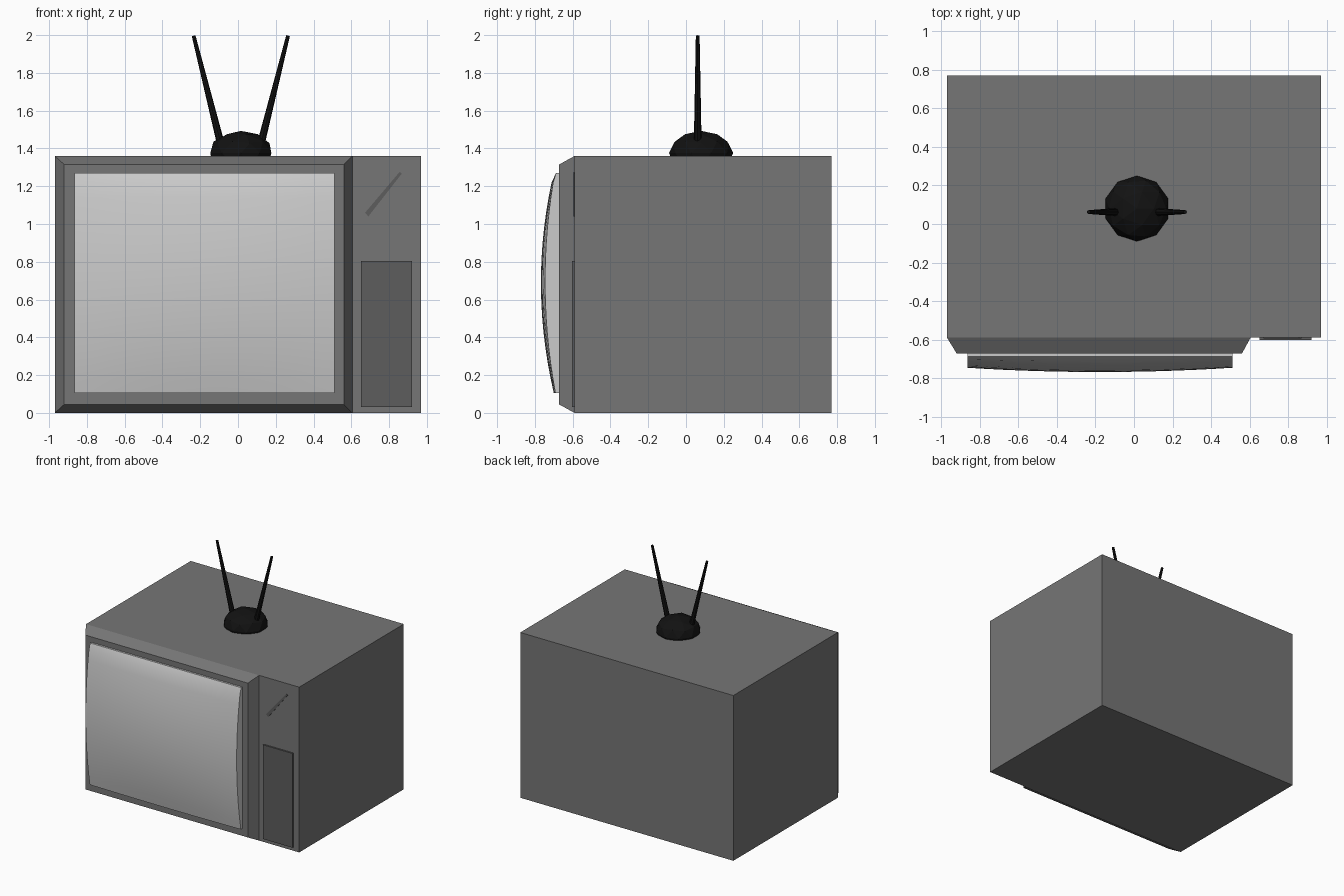
import bpy, bmesh
from math import radians
from mathutils import Vector, Matrix

if "Cube" in bpy.data.objects:
    bpy.data.objects.remove(bpy.data.objects["Cube"])


def material(name, v):
    m = bpy.data.materials.new(name)
    m.diffuse_color = (v, v, v, 1)
    m.use_nodes = True
    m.node_tree.nodes["Principled BSDF"].inputs["Base Color"].default_value = m.diffuse_color
    return m


BODY = material("case_grey", 0.18)
DARK = material("panel_grey", 0.11)
GLASS = material("screen_grey", 0.55)
BLACK = material("black", 0.006)


def finish(bm, name, mat):
    bmesh.ops.recalc_face_normals(bm, faces=bm.faces[:])
    me = bpy.data.meshes.new(name)
    bm.to_mesh(me)
    bm.free()
    ob = bpy.data.objects.new(name, me)
    bpy.context.collection.objects.link(ob)
    me.materials.append(mat)
    return ob


def add_box(bm, lo, hi):
    lo, hi = Vector(lo), Vector(hi)
    mat = Matrix.Translation((lo + hi) / 2) @ Matrix.Diagonal((hi - lo).to_4d())
    mat[3][3] = 1
    bmesh.ops.create_cube(bm, size=1, matrix=mat)


# Case: box split at the control strip, left part of the front pulled out as a chamfered bezel
bm = bmesh.new()
add_box(bm, (-0.97, -0.59, 0), (0.97, 0.77, 1.36))
bmesh.ops.bisect_plane(bm, geom=bm.verts[:] + bm.edges[:] + bm.faces[:],
                       plane_co=(0.605, 0, 0), plane_no=(1, 0, 0))
bm.normal_update()
front = [f for f in bm.faces if f.normal.y < -0.9 and f.calc_center_median().x < 0.5]
ext = bmesh.ops.extrude_discrete_faces(bm, faces=front)["faces"]
for v in ext[0].verts:
    v.co.y = -0.672
    v.co.x += 0.05 if v.co.x < 0 else -0.045
    v.co.z += 0.045 if v.co.z < 0.5 else -0.045
finish(bm, "case", BODY)

# Control panel
bm = bmesh.new()
add_box(bm, (0.65, -0.603, 0.03), (0.92, -0.585, 0.805))
finish(bm, "control_panel", DARK)

# Slanted tuning slot
bm = bmesh.new()
outline = [(0.69, 1.04), (0.868, 1.268), (0.855, 1.275), (0.673, 1.06)]
face = bm.faces.new([bm.verts.new((x, -0.585, z)) for x, z in outline])
ext = bmesh.ops.extrude_face_region(bm, geom=[face])["geom"]
for v in ext:
    if isinstance(v, bmesh.types.BMVert):
        v.co.y = -0.595
finish(bm, "tuning_slot", DARK)

# Bulging picture tube with a sloped lip along the top
bm = bmesh.new()
X0, X1, Z0, Z1, N = -0.865, 0.51, 0.105, 1.22, 14
rows = []
for j in range(N + 1):
    t = j / N
    z = Z0 + (Z1 - Z0) * t
    row = []
    for i in range(N + 1):
        u = 2 * i / N - 1
        s = 2 * t - 1
        y = -0.768 + 0.062 * s * s - 0.006 * s + 0.022 * u * u * (1 - 0.6 * s * s)
        row.append(bm.verts.new((X0 + (X1 - X0) * i / N, y, z)))
    rows.append(row)
rows.append([bm.verts.new((v.co.x, -0.688, 1.27)) for v in rows[-1]])
for a, b in zip(rows, rows[1:]):
    for i in range(N):
        bm.faces.new((a[i], a[i + 1], b[i + 1], b[i]))
rim = [e for e in bm.edges if e.is_boundary]
ext = bmesh.ops.extrude_edge_only(bm, edges=rim)["geom"]
for v in ext:
    if isinstance(v, bmesh.types.BMVert):
        v.co.y = -0.671
screen = finish(bm, "screen", GLASS)
bpy.context.view_layer.objects.active = screen
screen.select_set(True)
bpy.ops.object.shade_smooth_by_angle(angle=radians(40))

# Faceted antenna dome
CX, CY = 0.015, 0.08
bm = bmesh.new()
bmesh.ops.create_icosphere(bm, subdivisions=2, radius=1,
                           matrix=Matrix.Translation((CX, CY, 1.375)) @ Matrix.Diagonal((0.17, 0.17, 0.118, 1)))
cut = bmesh.ops.bisect_plane(bm, geom=bm.verts[:] + bm.edges[:] + bm.faces[:],
                             plane_co=(0, 0, 1.36), plane_no=(0, 0, 1), clear_inner=True)
bmesh.ops.holes_fill(bm, edges=[e for e in bm.edges if e.is_boundary])
finish(bm, "antenna_base", BLACK)

# Tapered antenna rods
for side, name in ((-1, "antenna_rod_left"), (1, "antenna_rod_right")):
    a = Vector((CX + side * 0.10, 0.062, 1.40))
    b = Vector((CX + side * 0.25, 0.062, 1.997))
    d = b - a
    bm = bmesh.new()
    bmesh.ops.create_cone(bm, cap_ends=True, segments=8, radius1=0.021, radius2=0.01, depth=d.length,
                          matrix=Matrix.Translation((a + b) / 2) @ d.to_track_quat('Z', 'Y').to_matrix().to_4x4())
    finish(bm, name, BLACK)
